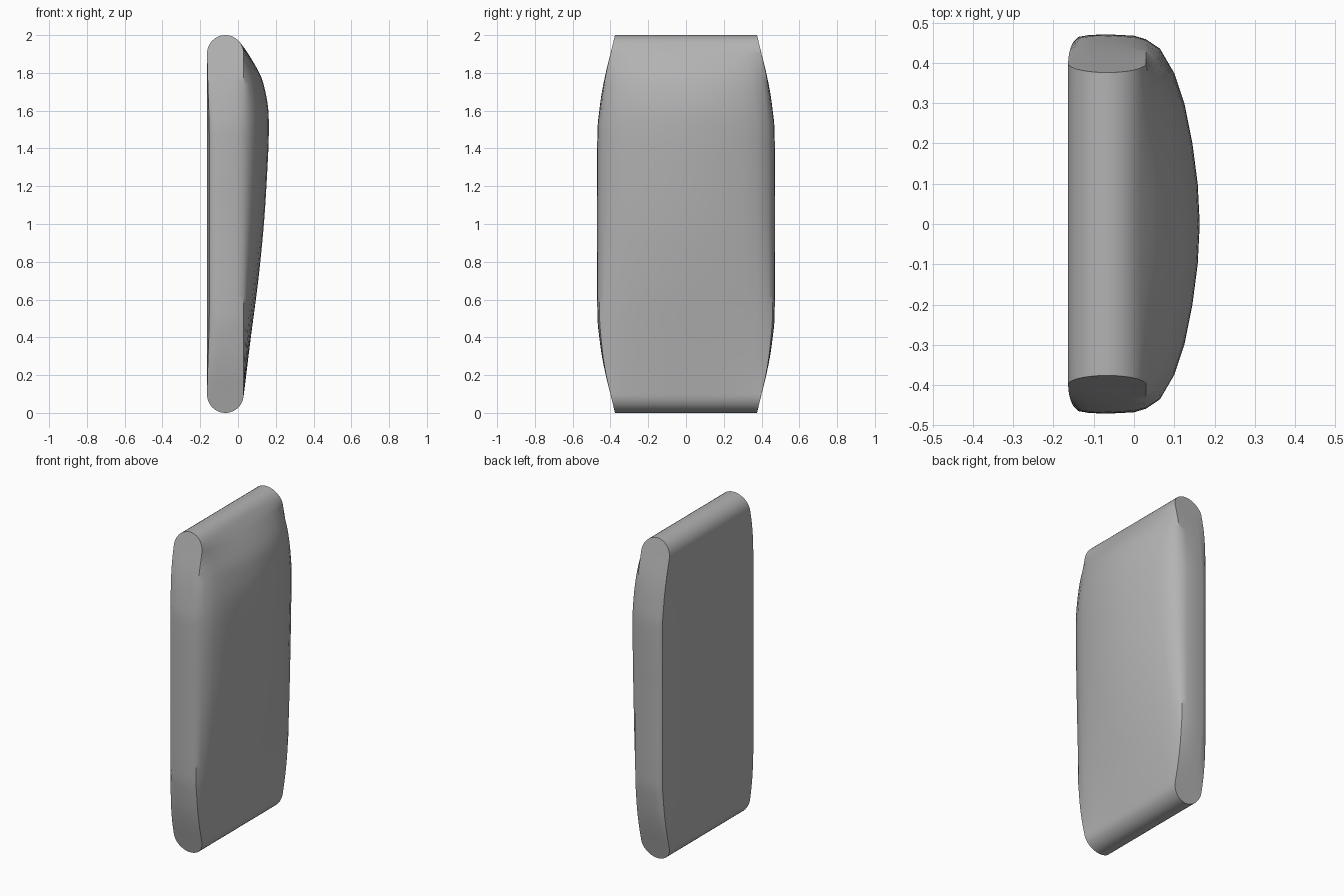
import bpy, bmesh, math

if "Cube" in bpy.data.objects:
    bpy.data.objects.remove(bpy.data.objects["Cube"], do_unlink=True)

RADIUS, CENTRE_X = 0.097, -0.067
RIM = CENTRE_X + RADIUS

# Front crown (z, x) and half-width (distance from end, y)
CROWN = [(0.09, RIM), (0.4, 0.068), (0.7, 0.107), (1.0, 0.137), (1.3, 0.156),
         (1.48, 0.163), (1.62, 0.159), (1.75, 0.133), (1.8, 0.113), (1.9, 0.055), (1.955, 0.016)]
WIDTH = [(0, 0.376), (0.1, 0.4), (0.2, 0.425), (0.3, 0.445), (0.4, 0.459), (0.5, 0.469), (1, 0.47)]

# Half section: middle x, middle y, end x (unit), end y (fraction of width)
SECTION = [(-0.164, 0, -1, 0), (-0.164, 0.2, -1, 0.5), (-0.164, 0.36, -1, 0.87),
           (-0.152, 0.45, -1, 1), (-0.138, 0.464, -0.8, 1), (-0.11, 0.469, -0.45, 1),
           (-0.06, 0.47, 0, 1), (0, 0.467, 0.5, 1), (RIM, 0.458, 1, 1),
           (0.065, 0.435, 1, 0.94), (0.1, 0.375, 1, 0.8), (0.125, 0.3, 1, 0.64),
           (0.145, 0.2, 1, 0.43), (0.158, 0.1, 1, 0.21), (0.163, 0, 1, 0)]


def curve(points, t):
    """Smooth interpolation through the points."""
    t = min(max(t, points[0][0]), points[-1][0])
    i = next(k for k in range(len(points) - 1) if t <= points[k + 1][0])

    def slope(k):
        a, b = points[max(k - 1, 0)], points[min(k + 1, len(points) - 1)]
        return (b[1] - a[1]) / (b[0] - a[0])
    (x0, y0), (x1, y1) = points[i], points[i + 1]
    w = x1 - x0
    s = (t - x0) / w
    return ((1 + 2 * s) * (1 - s) ** 2 * y0 + s * (1 - s) ** 2 * w * slope(i)
            + s * s * (3 - 2 * s) * y1 + s * s * (s - 1) * w * slope(i + 1))


def ring(z):
    """Closed section of the pad at one height."""
    d = min(z, 2 - z)
    half = math.sqrt(max(RADIUS ** 2 - max(RADIUS - d, 0) ** 2, 0))
    crown = curve(CROWN, z) if 0.09 < z < 1.955 else -1
    bulge = max(crown - CENTRE_X - half, 0) / (0.163 - RIM)
    s = min(max((d - 0.05) / 0.5, 0), 1)
    soft = s * s * (3 - 2 * s)
    width = curve(WIDTH, d)
    pts = []
    for mx, my, ex, ey in SECTION:
        x = CENTRE_X + half * ex + soft * (min(mx, RIM) - CENTRE_X - RADIUS * ex)
        x += bulge * max(mx - RIM, 0)
        y = width * (ey + soft * (my / 0.47 - ey))
        pts.append((x, y, z))
    return pts + [(x, -y, z) for x, y, z in reversed(pts[1:-1])]


# Heights: rounded ends, then even steps between
arc = [RADIUS * (1 - math.cos(math.radians(a))) for a in (5, 16, 27, 38, 49, 60, 72, 84)]
steps = [0.1 + 0.04 * i for i in range(46)]
heights = sorted(arc + steps + [2 - z for z in arc])

# Padded cushion
bm = bmesh.new()
rings = [[bm.verts.new(p) for p in ring(z)] for z in heights]
count = len(rings[0])
for low, high in zip(rings, rings[1:]):
    for i in range(count):
        j = (i + 1) % count
        bm.faces.new((low[i], low[j], high[j], high[i]))
bm.faces.new(rings[0])
bm.faces.new(rings[-1])
bmesh.ops.recalc_face_normals(bm, faces=bm.faces)
mesh = bpy.data.meshes.new("cushion_pad")
bm.to_mesh(mesh)
bm.free()
pad = bpy.data.objects.new("cushion_pad", mesh)
bpy.context.collection.objects.link(pad)

# Plain grey upholstery
grey = bpy.data.materials.new("grey_upholstery")
grey.use_nodes = True
colour = (0.45, 0.45, 0.45, 1)
grey.diffuse_color = colour
grey.node_tree.nodes["Principled BSDF"].inputs["Base Color"].default_value = colour
mesh.materials.append(grey)

bpy.context.view_layer.objects.active = pad
pad.select_set(True)
bpy.ops.object.shade_smooth_by_angle(angle=math.radians(35))
